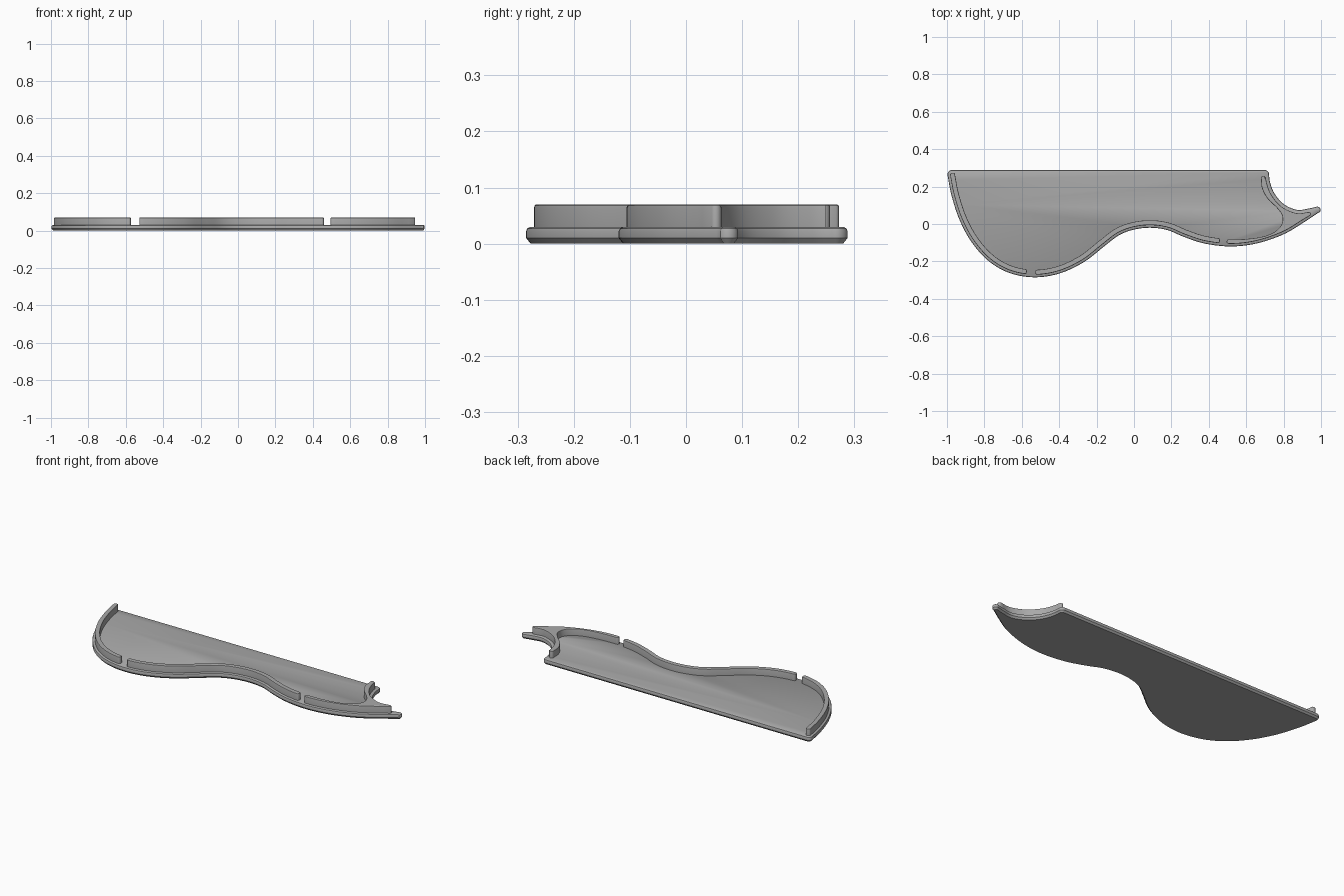
import bpy, bmesh, math
from mathutils import Vector

cube = bpy.data.objects.get("Cube")
if cube:
    bpy.data.objects.remove(cube, do_unlink=True)

grey = bpy.data.materials.new("plain grey")
grey.use_nodes = True
colour = (0.4, 0.4, 0.4, 1)
grey.diffuse_color = colour
grey.node_tree.nodes["Principled BSDF"].inputs["Base Color"].default_value = colour


def spline(points, steps=8):
    """Smooth open path through the points."""
    p = [Vector(q) for q in points]
    p = [2 * p[0] - p[1]] + p + [2 * p[-1] - p[-2]]
    path = []
    for a, b, c, d in zip(p, p[1:], p[2:], p[3:]):
        for i in range(steps):
            t = i / steps
            path.append(0.5 * (2 * b + (c - a) * t + (2 * a - 5 * b + 4 * c - d) * t * t
                               + (3 * b - a - 3 * c + d) * t ** 3))
    return path + [p[-2]]


def arc(centre, radius, start, end, steps=8):
    """Circular arc, angles in degrees."""
    angles = [math.radians(start + (end - start) * i / steps) for i in range(steps + 1)]
    return [Vector(centre) + radius * Vector((math.cos(a), math.sin(a))) for a in angles]


def shift(path, distance, closed=False):
    """Move a path to its left by a distance."""
    n, moved = len(path), []
    for i, point in enumerate(path):
        before = path[(i - 1) % n] if closed else path[max(i - 1, 0)]
        after = path[(i + 1) % n] if closed else path[min(i + 1, n - 1)]
        along = (after - before).normalized()
        moved.append(point + distance * Vector((-along.y, along.x)))
    return moved


def tidy(path):
    """Drop repeated points from a closed outline."""
    return [p for i, p in enumerate(path) if (p - path[i - 1]).length > 0.0005]


def solid(name, outline, layers):
    """Stack inset copies of a counter-clockwise outline as (height, inset)."""
    outline = tidy(outline)
    bm = bmesh.new()
    rings = [[bm.verts.new((p.x, p.y, z)) for p in shift(outline, inset, True)]
             for z, inset in layers]
    n = len(outline)
    for low, high in zip(rings, rings[1:]):
        for i in range(n):
            j = (i + 1) % n
            bm.faces.new((low[i], low[j], high[j], high[i]))
    bm.faces.new(rings[0][::-1])
    bm.faces.new(rings[-1])
    mesh = bpy.data.meshes.new(name)
    bm.to_mesh(mesh)
    bm.free()
    mesh.materials.append(grey)
    obj = bpy.data.objects.new(name, mesh)
    bpy.context.collection.objects.link(obj)
    bpy.ops.object.select_all(action="DESELECT")
    obj.select_set(True)
    bpy.context.view_layer.objects.active = obj
    bpy.ops.object.shade_smooth_by_angle(angle=math.radians(32))


# Wavy front edge, left to right
edge = spline([(-0.997, 0.26), (-0.975, 0.15), (-0.932, 0.02), (-0.866, -0.1), (-0.775, -0.2),
               (-0.665, -0.262), (-0.535, -0.285), (-0.4, -0.265), (-0.27, -0.205),
               (-0.16, -0.12), (-0.08, -0.06), (0, -0.03), (0.09, -0.02), (0.18, -0.033),
               (0.27, -0.07), (0.38, -0.105), (0.52, -0.12), (0.66, -0.103), (0.8, -0.055),
               (0.91, 0.01), (0.985, 0.06)])
# Hollow beside the horn, from the tip to the back corner
hollow = spline([(0.975, 0.092), (0.93, 0.082), (0.87, 0.076), (0.80, 0.107), (0.75, 0.165),
                 (0.727, 0.225), (0.722, 0.265)])

# Base plate with chamfered bottom and softened top
plate = (edge + arc((0.98, 0.075), 0.018, -50, 100) + hollow
         + arc((0.7, 0.266), 0.022, 0, 90) + arc((-0.975, 0.266), 0.022, 90, 180))
solid("base_plate", plate,
      [(0, 0.008), (0.01, 0), (0.022, 0), (0.027, 0.002), (0.03, 0.007)])

# Locating lip in three pieces
gap, width = 0.014, 0.026
lip_layers = [(0.028, 0), (0.064, 0), (0.068, 0.001), (0.07, 0.004)]


def lip(name, x_start, x_end):
    path = [p for p in edge if x_start < p.x < x_end]
    outer, inner = shift(path, gap), shift(path, gap + width)

    def cap(a, b, along):
        side = b - a
        return [a + side * (0.5 - 0.5 * math.cos(t)) + along * (0.3 * width * math.sin(t))
                for t in [math.pi * i / 8 for i in range(9)]]

    finish = (path[-1] - path[-2]).normalized()
    start = (path[0] - path[1]).normalized()
    solid(name, outer + cap(outer[-1], inner[-1], finish) + inner[::-1]
          + cap(inner[0], outer[0], start), lip_layers)


lip("lip_right", -0.998, -0.575)
lip("lip_middle", -0.53, 0.455)

# Horn lip widens to fill the point
horn_front = shift([p for p in edge if 0.505 < p.x < 0.925], gap)
horn_back = shift(hollow, gap + 0.004)
horn_back = [p for p in horn_back if p.x < 0.93 and p.y < 0.25]
horn_inner = spline([(0.679, 0.245), (0.685, 0.19), (0.715, 0.135), (0.765, 0.085),
                     (0.792, 0.045), (0.79, 0), (0.755, -0.04), (0.69, -0.067),
                     (0.6, -0.08), (0.51, -0.083)])
solid("lip_horn", horn_front + arc((0.937, 0.053), 0.01, -45, 90) + horn_back
      + arc((0.691, 0.245), 0.012, 10, 170) + horn_inner
      + arc((0.507, -0.094), 0.012, 100, 260), lip_layers)
